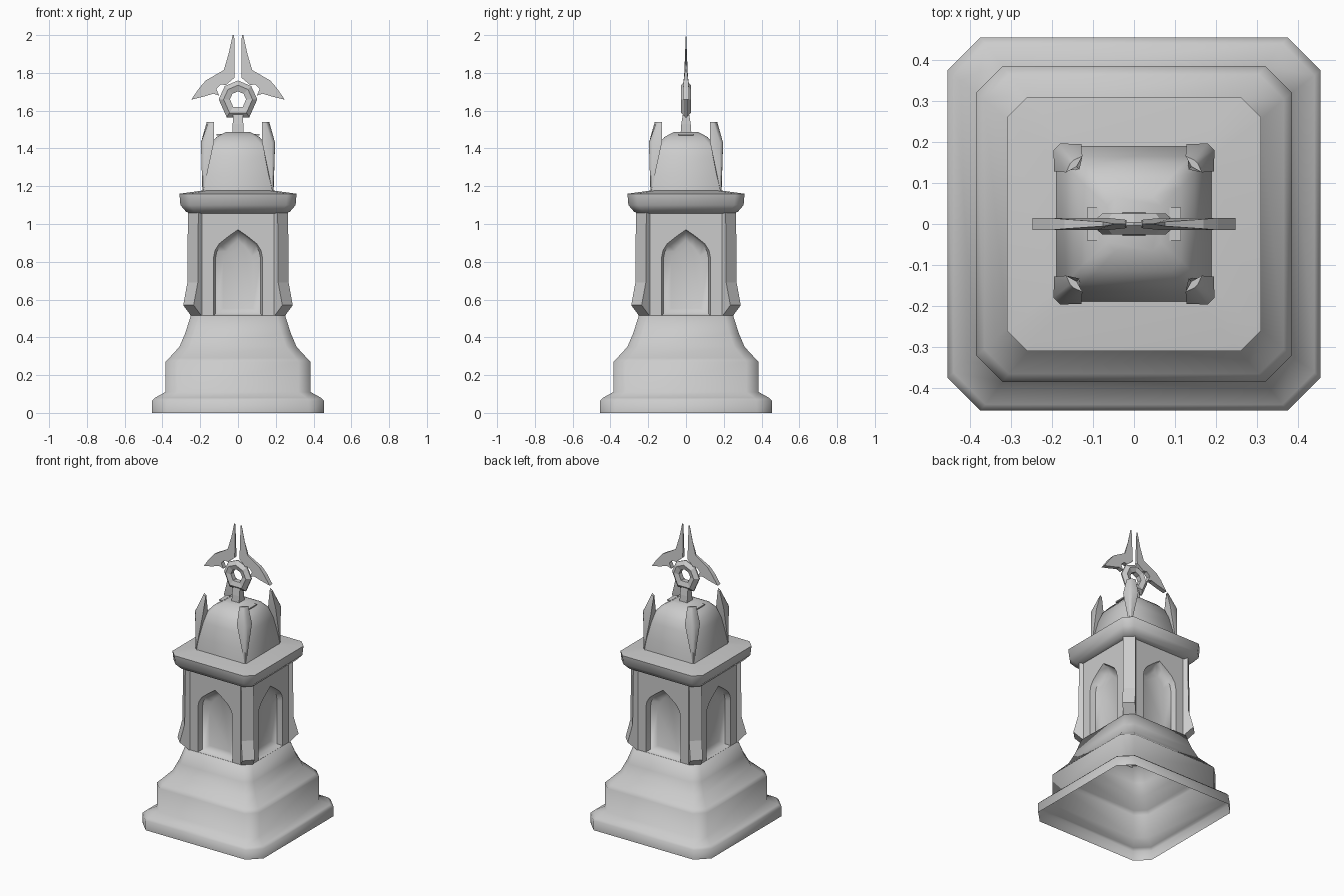
import bpy, bmesh, math
from mathutils import Matrix

cube = bpy.data.objects.get("Cube")
if cube:
    bpy.data.objects.remove(cube, do_unlink=True)

stone = bpy.data.materials.new("grey stone")
stone.use_nodes = True
GREY = (0.6, 0.6, 0.6, 1)
stone.diffuse_color = GREY
stone.node_tree.nodes["Principled BSDF"].inputs["Base Color"].default_value = GREY


def finish(name, bm, angle=None):
    bmesh.ops.recalc_face_normals(bm, faces=bm.faces)
    mesh = bpy.data.meshes.new(name)
    bm.to_mesh(mesh)
    bm.free()
    obj = bpy.data.objects.new(name, mesh)
    bpy.context.collection.objects.link(obj)
    mesh.materials.append(stone)
    if angle:
        bpy.ops.object.select_all(action='DESELECT')
        obj.select_set(True)
        bpy.context.view_layer.objects.active = obj
        bpy.ops.object.shade_smooth_by_angle(angle=math.radians(angle))
    return obj


def loft(bm, rings, closed=False, bottom=True):
    """Skin a stack of rings; cap the ends, or join last to first."""
    loops = [[bm.verts.new(p) for p in ring] for ring in rings]
    pairs = list(zip(loops, loops[1:]))
    if closed:
        pairs.append((loops[-1], loops[0]))
    else:
        bm.faces.new(loops[-1])
        if bottom:
            bm.faces.new(loops[0])
    for a, b in pairs:
        for i in range(len(a)):
            j = (i + 1) % len(a)
            bm.faces.new((a[i], a[j], b[j], b[i]))
    return loops[0]


def chamfered_square(half, cut, z):
    s = half - cut
    ring = [(half, -s), (half, s), (s, half), (-s, half),
            (-half, s), (-half, -s), (-s, -half), (s, -half)]
    return [(x, y, z) for x, y in ring]


def tier(name, profile, angle, bottom=True):
    """Chamfered square tower section from (half width, chamfer, height)."""
    bm = bmesh.new()
    loft(bm, [chamfered_square(*p) for p in profile], bottom=bottom)
    return finish(name, bm, angle)


def four_times(name, build, start, angle=None):
    """Repeat a part around the four sides."""
    for i in range(4):
        bm = bmesh.new()
        build(bm)
        bm.transform(Matrix.Rotation(start + i * math.pi / 2, 4, 'Z'))
        finish(f"{name}_{i + 1}", bm, angle)


# Hollow stepped base, cornice and domed roof
tier("base", [(.455, .08, 0), (.455, .08, .065), (.44, .078, .08), (.385, .065, .11),
              (.385, .065, .27), (.365, .06, .29), (.31, .055, .35),
              (.28, .05, .42), (.25, .045, .515)], 85, bottom=False)
tier("cornice", [(.25, .045, 1.055), (.275, .045, 1.065), (.305, .05, 1.1),
                 (.31, .05, 1.16), (.19, .03, 1.177)], 60)
tier("roof", [(.19, .012, 1.17), (.182, .014, 1.26), (.165, .02, 1.36),
              (.148, .025, 1.42), (.115, .025, 1.46), (.065, .02, 1.487)], 60)


# Wall panels, each with a splayed pointed niche
def wall(bm):
    side = [(.13, .516), (.13, .82), (.122, .86), (.1, .895), (.05, .935)]
    arch = [(-x, z) for x, z in side] + [(0, .97)] + side[::-1]
    mid = .7
    rim = loft(bm, [[(x * s, y, mid + (z - mid) * (1 + s) / 2) for x, z in arch]
                    for s, y in ((1, -.245), (.92, -.21), (.6, -.192))], bottom=False)
    frame = [bm.verts.new((x, -.245, z)) for x, z in
             ((.195, .5), (.195, 1.06), (-.195, 1.06), (-.195, .5))]
    bm.faces.new(rim + frame)
    bm.faces.new((rim[0], rim[-1], frame[0], frame[-1]))


four_times("arched_wall", wall, 0, 50)


# Corner buttresses with a flared foot
def buttress(bm):
    side = [(.24, .51), (.314, .515), (.371, .57), (.34, .69), (.336, 1.06), (.24, 1.06)]
    loft(bm, [[(r, t, z) for r, z in side] for t in (-.039, .039)])


four_times("buttress", buttress, math.pi / 4)


# Corner horns on the roof, pointed at the foot and chisel-edged on top
def horn(bm):
    rings = [(.264, .262, .252, .005, 1.18), (.266, .228, .188, .047, 1.43),
             (.214, .206, .198, .028, 1.54)]
    loft(bm, [[(out, -.25 * w, z), (out, .25 * w, z), (mid, w, z),
               (inn, 0, z), (mid, -w, z)] for out, mid, inn, w, z in rings])


four_times("roof_horn", horn, math.pi / 4, 40)

# Finial stem
bm = bmesh.new()
loft(bm, [[(-w, -d, z), (w, -d, z), (w, d, z), (-w, d, z)]
          for w, d, z in ((.028, .03, 1.46), (.028, .025, 1.53), (.025, .012, 1.61))])
finish("finial_stem", bm)

# Small plates beside the stem
for side, name in ((-1, "right"), (1, "left")):
    bm = bmesh.new()
    bmesh.ops.create_cube(bm, size=1)
    bm.transform(Matrix.Translation((side * .1, 0, 1.473)) @ Matrix.Diagonal((.028, .08, .008, 1)))
    finish(f"{name}_roof_plate", bm)

# Faceted ring
bm = bmesh.new()
half = [(.06, -.095), (.102, 0), (.07, .07)]
shape = half + [(0, .1)] + [(-x, z) for x, z in half[::-1]]
section = [(1, .004), (.75, .026), (.42, .016), (.42, -.016), (.75, -.026), (1, -.004)]
loft(bm, [[(x * s, y, 1.66 + z * s) for x, z in shape] for s, y in section], closed=True)
finish("finial_ring", bm)

# Pair of pointed wings, thinning to blades at the top
wing = [(.02, 2), (.028, 2), (.05, 1.9), (.075, 1.815), (.17, 1.76), (.205, 1.72), (.248, 1.658),
        (.18, 1.675), (.13, 1.69), (.1, 1.68), (.115, 1.715), (.09, 1.74),
        (.065, 1.735), (.018, 1.775)]
for side, name in ((-1, "right"), (1, "left")):
    bm = bmesh.new()
    loft(bm, [[(side * x, f * min(.015, .001 + .12 * max(0, 1.85 - z)), z) for x, z in wing]
              for f in (-1, 1)])
    finish(f"{name}_wing", bm)
